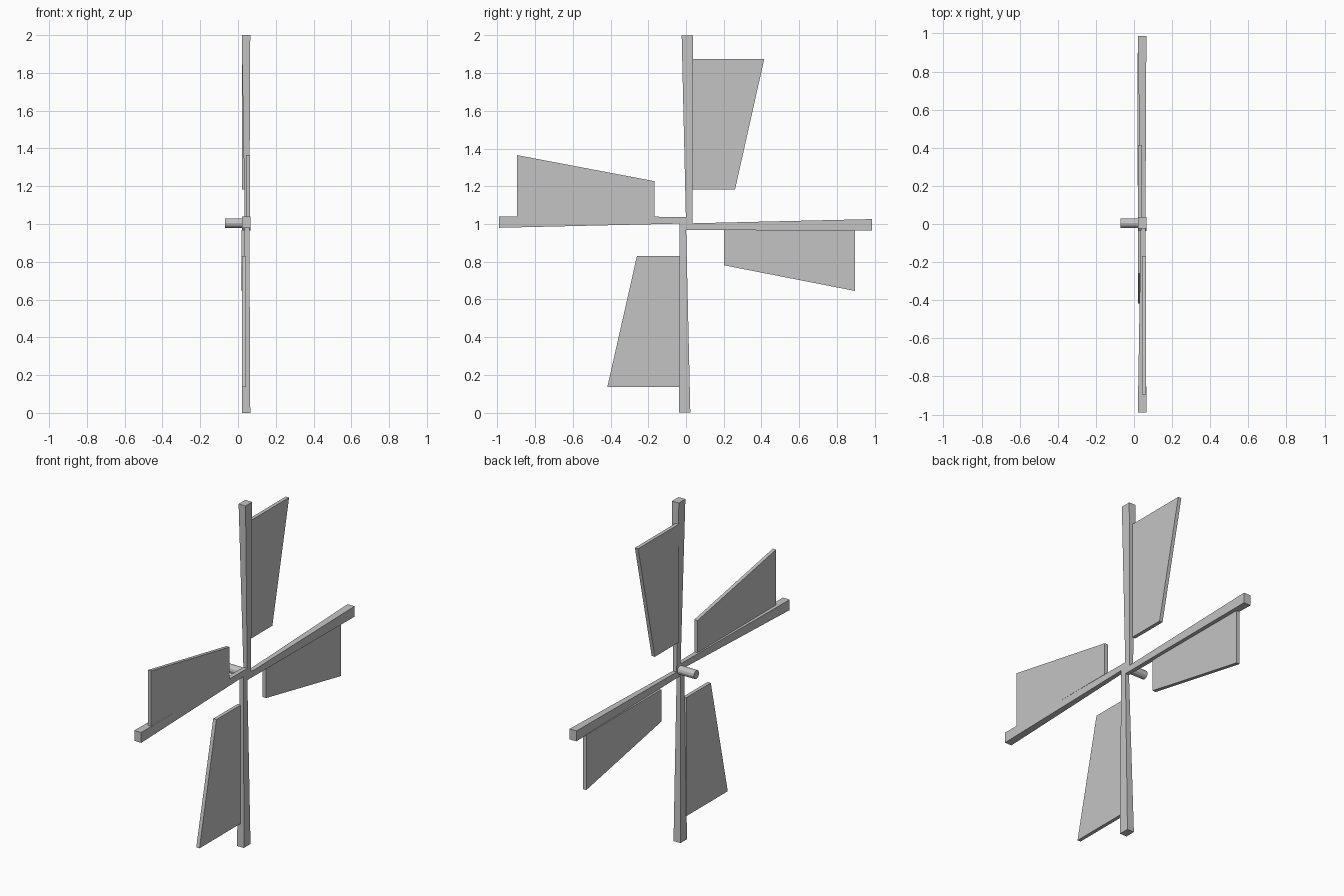
import bpy
import math
from mathutils import Matrix

cube = bpy.data.objects.get("Cube")
if cube:
    bpy.data.objects.remove(cube, do_unlink=True)

grey = bpy.data.materials.new("plain grey")
grey.use_nodes = True
colour = (0.55, 0.55, 0.55, 1)
grey.diffuse_color = colour
grey.node_tree.nodes["Principled BSDF"].inputs["Base Color"].default_value = colour

HUB_Z = 1.003


def block(name, inner, outer, quarter):
    """Tapered block; each end is (radius, side min, side max, x min, x max)."""
    verts = []
    for r, s0, s1, x0, x1 in (inner, outer):
        verts += [(x0, s0, r), (x1, s0, r), (x1, s1, r), (x0, s1, r)]
    faces = [(3, 2, 1, 0), (4, 5, 6, 7)]
    faces += [(i, (i + 1) % 4, (i + 1) % 4 + 4, i + 4) for i in range(4)]
    mesh = bpy.data.meshes.new(name)
    mesh.from_pydata(verts, [], faces)
    # Turn from the upright arm towards +y, a quarter turn at a time
    mesh.transform(Matrix.Translation((0, 0, HUB_Z))
                   @ Matrix.Rotation(-quarter * math.pi / 2, 4, "X"))
    mesh.materials.append(grey)
    obj = bpy.data.objects.new(name, mesh)
    bpy.context.collection.objects.link(obj)


# Arm length, sail start and end, sail width at start and end, sail x range
blades = {
    "top": (0.997, 0.18, 0.873, 0.26, 0.415, 0.02, 0.041),
    "back": (0.987, 0.202, 0.897, 0.222, 0.358, 0.019, 0.041),
    "bottom": (1.003, 0.172, 0.867, 0.26, 0.417, 0.021, 0.042),
    "front": (0.99, 0.167, 0.895, 0.224, 0.362, 0.042, 0.063),
}
for turn, (side, (length, start, end, w0, w1, x0, x1)) in enumerate(blades.items()):
    # Arm thickens towards its tip
    block(side + "_arm", (0, 0, 0.035, 0.036, 0.06),
          (length, -0.023, 0.038, 0.02, 0.065), turn)
    # Flat sail along the straight edge of the arm
    block(side + "_sail", (start, 0.034, w0, x0, x1),
          (end, 0.034, w1, x0, x1), turn)

# Axle behind the hub
bpy.ops.mesh.primitive_cylinder_add(
    vertices=12, radius=0.025, depth=0.115,
    location=(-0.0125, 0.004, 1.005), rotation=(0, math.pi / 2, 0))
axle = bpy.context.object
axle.name = "axle"
axle.data.materials.append(grey)
